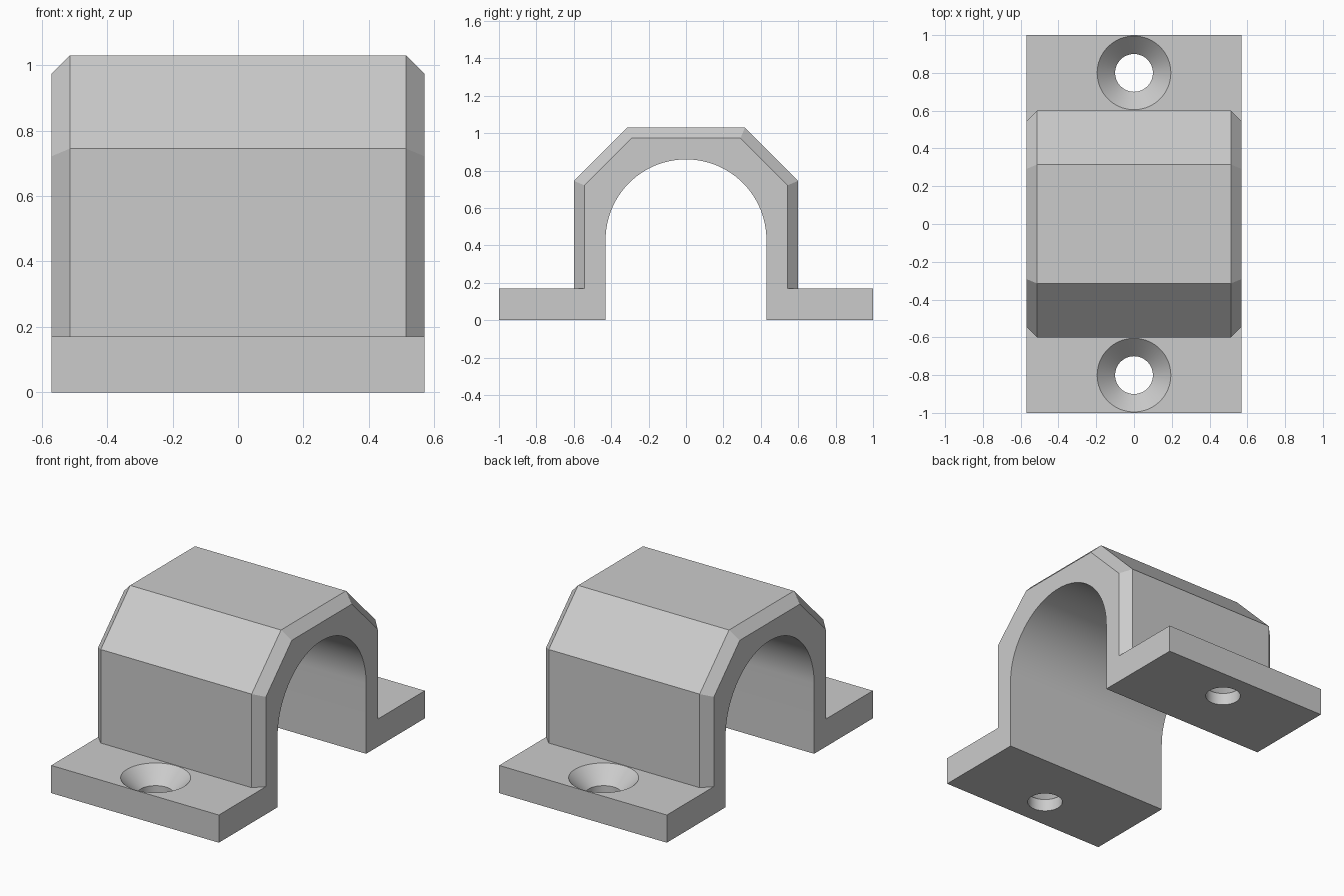
import bpy, bmesh
from math import sin, cos, pi, tan, radians

HALF_X = 0.57        # half width
PLATE_Z = 0.17       # flange thickness
CHAMFER = 0.057
ARCH_R = 0.43
HOLE_Y, HOLE_R, SINK_R = 0.8, 0.1, 0.195

cube = bpy.data.objects.get("Cube")
if cube:
    bpy.data.objects.remove(cube, do_unlink=True)

grey = bpy.data.materials.new("plain grey")
grey.use_nodes = True
colour = (0.6, 0.6, 0.6, 1)
grey.diffuse_color = colour
grey.node_tree.nodes["Principled BSDF"].inputs["Base Color"].default_value = colour


def loft(name, rings):
    """Closed solid skinned through rings with equal point counts."""
    bm = bmesh.new()
    loops = [[bm.verts.new(p) for p in ring] for ring in rings]
    n = len(loops[0])
    for a, b in zip(loops, loops[1:]):
        for i in range(n):
            j = (i + 1) % n
            bm.faces.new((a[i], a[j], b[j], b[i]))
    bm.faces.new(loops[0])
    bm.faces.new(loops[-1])
    bmesh.ops.recalc_face_normals(bm, faces=bm.faces)
    mesh = bpy.data.meshes.new(name)
    bm.to_mesh(mesh)
    bm.free()
    obj = bpy.data.objects.new(name, mesh)
    bpy.context.collection.objects.link(obj)
    mesh.materials.append(grey)
    return obj


def along_x(profile, x):
    return [(x, y, z) for y, z in profile]


def combine(target, other, operation):
    mod = target.modifiers.new(operation, 'BOOLEAN')
    mod.operation = operation
    mod.solver = 'EXACT'
    mod.object = other
    bpy.context.view_layer.objects.active = target
    bpy.ops.object.modifier_apply(modifier=mod.name)
    bpy.data.objects.remove(other, do_unlink=True)


def housing_profile(inset):
    """Octagonal outline, moved inwards by inset."""
    slide = inset * tan(radians(22.5))
    side = [(0.6 - inset, 0.1), (0.6 - inset, 0.745 - slide),
            (0.315 - slide, 1.03 - inset)]
    return side + [(-y, z) for y, z in reversed(side)]


# Base flanges, first as one plate
base = [(-1, 0), (1, 0), (1, PLATE_Z), (-1, PLATE_Z)]
bracket = loft("saddle_bracket", [along_x(base, x) for x in (-HALF_X, HALF_X)])

# Housing with chamfered ends
inner_x = HALF_X - CHAMFER
housing = loft("housing", [along_x(housing_profile(i), x) for x, i in (
    (-HALF_X, CHAMFER), (-inner_x, 0), (inner_x, 0), (HALF_X, CHAMFER))])
combine(bracket, housing, 'UNION')

# Arched passage right through the housing and the plate
steps = 48
arch = [(ARCH_R, -0.2)]
arch += [(ARCH_R * cos(pi * i / steps), ARCH_R + ARCH_R * sin(pi * i / steps))
         for i in range(steps + 1)]
arch.append((-ARCH_R, -0.2))
combine(bracket, loft("arch_cutter", [along_x(arch, x) for x in (-1, 1)]), 'DIFFERENCE')

# Countersunk screw holes
sides = 64
lip = 0.004
for side in (-1, 1):
    rings = [[(r * cos(2 * pi * i / sides), side * HOLE_Y + r * sin(2 * pi * i / sides), z)
              for i in range(sides)]
             for r, z in ((HOLE_R, -0.1), (HOLE_R, PLATE_Z - SINK_R + HOLE_R),
                          (SINK_R + lip, PLATE_Z + lip))]
    combine(bracket, loft("hole_cutter", rings), 'DIFFERENCE')

# Smooth curves, crisp edges
bpy.ops.object.select_all(action='DESELECT')
bracket.select_set(True)
bpy.context.view_layer.objects.active = bracket
bpy.ops.object.shade_smooth_by_angle(angle=radians(30))
